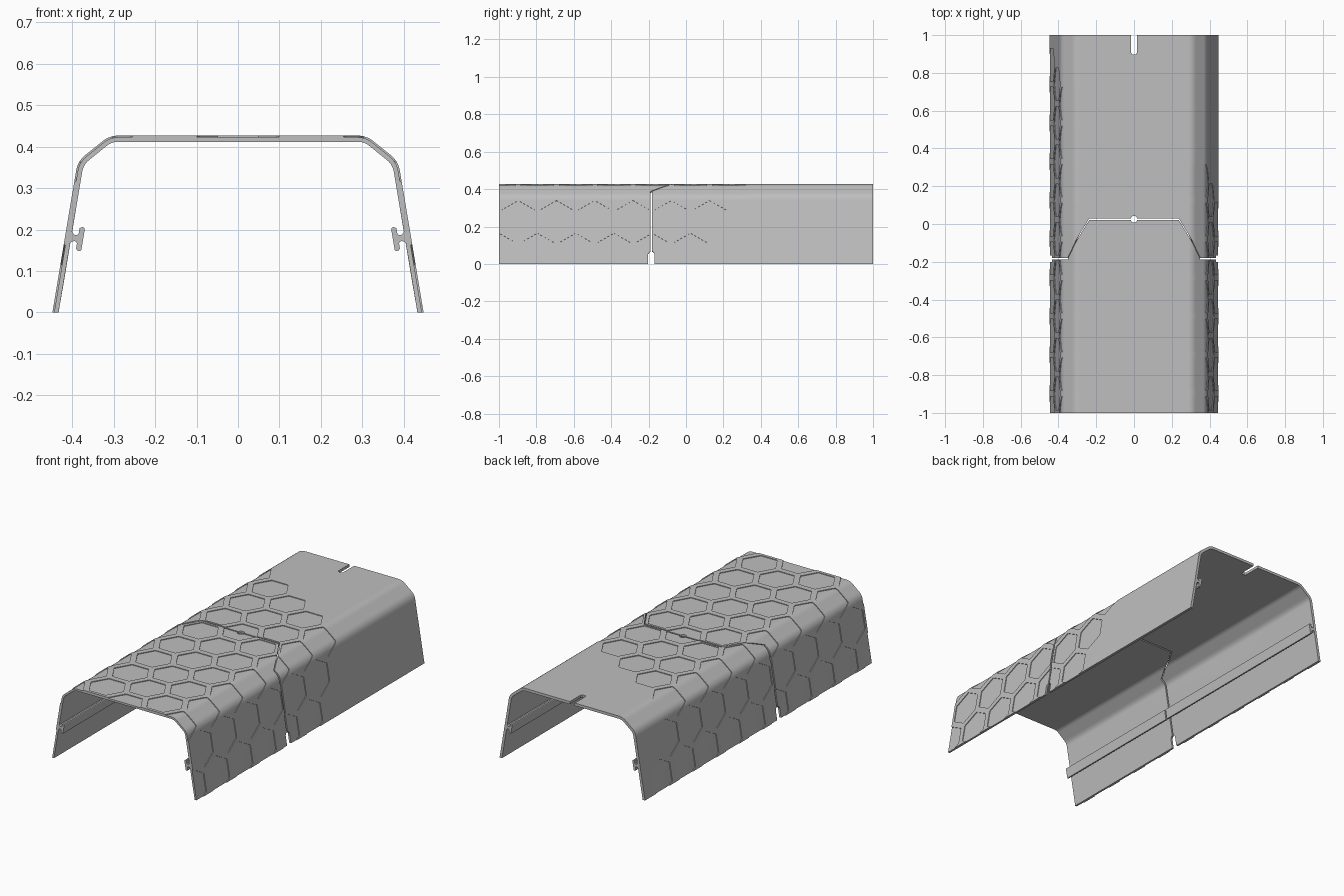
import bpy, bmesh, math
from mathutils import Vector

if "Cube" in bpy.data.objects:
    bpy.data.objects.remove(bpy.data.objects["Cube"])

grey = bpy.data.materials.new("grey_plastic")
grey.use_nodes = True
COLOUR = (0.52, 0.52, 0.52, 1)
grey.diffuse_color = COLOUR
grey.node_tree.nodes["Principled BSDF"].inputs["Base Color"].default_value = COLOUR

# Half cross-section of the outer skin: flat top, chamfer, leaning wall
THICK, DEPTH, RADIUS = 0.015, 0.004, 0.06
TOP, SHOULDER, ELBOW, FOOT = [Vector(p) for p in
                              ((0, 0.427), (0.31, 0.427), (0.387, 0.365), (0.448, 0))]


def slope(a, b):
    return math.atan2(a.y - b.y, b.x - a.x)


turn1 = slope(SHOULDER, ELBOW)
turn2 = slope(ELBOW, FOOT) - turn1
t1, t2 = RADIUS * math.tan(turn1 / 2), RADIUS * math.tan(turn2 / 2)
# Each stretch is (length, total turn)
STRETCHES = [((SHOULDER - TOP).length - t1, 0), (RADIUS * turn1, turn1),
             ((ELBOW - SHOULDER).length - t1 - t2, 0), (RADIUS * turn2, turn2),
             ((FOOT - ELBOW).length - t2, 0)]
HALF = sum(length for length, _ in STRETCHES)


def bend(s, y, h):
    """Wrap a flat point (s across, y along, h above the skin) onto the section."""
    side, left, angle, pos = (1 if s >= 0 else -1), abs(s), 0.0, TOP.copy()
    for i, (length, turn) in enumerate(STRETCHES):
        step = left if i == len(STRETCHES) - 1 else min(left, length)
        if turn:
            end = angle + step / RADIUS
            pos += RADIUS * Vector((math.sin(end) - math.sin(angle),
                                    math.cos(end) - math.cos(angle)))
            angle = end
        else:
            pos += step * Vector((math.cos(angle), -math.sin(angle)))
        left -= step
        if left <= 0:
            break
    pos += h * Vector((math.sin(angle), math.cos(angle)))
    return Vector((side * pos.x, y, max(pos.y, 0)))


def prism(bm, outline, lo, hi, place=lambda a, b, h: (a, b, h)):
    rings = [[bm.verts.new(place(a, b, h)) for a, b in outline] for h in (lo, hi)]
    n = len(outline)
    bm.faces.new(rings[0][::-1])
    bm.faces.new(rings[1])
    for i in range(n):
        j = (i + 1) % n
        bm.faces.new((rings[0][i], rings[0][j], rings[1][j], rings[1][i]))


def make(name, bm):
    bmesh.ops.recalc_face_normals(bm, faces=bm.faces)
    mesh = bpy.data.meshes.new(name)
    bm.to_mesh(mesh)
    bm.free()
    mesh.materials.append(grey)
    obj = bpy.data.objects.new(name, mesh)
    bpy.context.collection.objects.link(obj)
    return obj


def smooth(obj):
    bpy.ops.object.select_all(action="DESELECT")
    obj.select_set(True)
    bpy.context.view_layer.objects.active = obj
    bpy.ops.object.shade_smooth_by_angle(angle=math.radians(30))


def rectangle(x0, x1, y0, y1):
    return [(x0, y0), (x1, y0), (x1, y1), (x0, y1)]


def polygon(cx, cy, r, n):
    return [(cx + r * math.cos(math.tau * i / n), cy + r * math.sin(math.tau * i / n))
            for i in range(n)]


# Flat sheet, to be cut and then bent
bm = bmesh.new()
prism(bm, rectangle(-HALF, HALF, -1, 1), -THICK, 0)
shell = make("cover_shell", bm)

# Honeycomb pockets, ending in a diagonal staircase
PITCH = 0.2046
pockets = bmesh.new()
for row in range(-4, 5):
    last = 0.433 - row * PITCH / 2
    for k in range(12):
        y = last - k * PITCH
        if y > -1.08:
            prism(pockets, polygon(row * PITCH * 0.866, y, 0.1, 6), -DEPTH, 0.01)

# Thin seam that splits the cover in two
SEAM_Y, GAP = -0.185, 0.004
path = [(-0.85, SEAM_Y), (-0.363, SEAM_Y), (-0.235, 0.025)]
path += [(-s, y) for s, y in reversed(path)]


def offset(w):
    return [(s + math.copysign(0.56 * w, s), y + w) for s, y in path]


seam = bmesh.new()
prism(seam, offset(-GAP) + offset(GAP)[::-1], -0.05, 0.05)

# Centre hole, rear slot and foot notches
openings = bmesh.new()
prism(openings, polygon(0, 0.025, 0.018, 24), -0.06, 0.06)
prism(openings, [(0.015, 1.1), (-0.015, 1.1), (-0.015, 0.905), (-0.009, 0.898),
                 (0.009, 0.898), (0.015, 0.905)], -0.06, 0.06)
for side in (-1, 1):
    prism(openings, [(side * (HALF - up), SEAM_Y + y) for up, y in
                     ((-0.1, -0.017), (0.056, -0.017), (0.067, -0.008),
                      (0.067, 0.008), (0.056, 0.017), (-0.1, 0.017))], -0.06, 0.06)

cutters = []
for name, cut in (("pocket_cutter", pockets), ("seam_cutter", seam),
                  ("opening_cutter", openings)):
    cutter = make(name, cut)
    cutter.hide_render = True
    cutters.append(cutter)
    mod = shell.modifiers.new(name, "BOOLEAN")
    mod.operation, mod.solver, mod.object = "DIFFERENCE", "EXACT", cutter

bpy.context.view_layer.update()
cut_mesh = bpy.data.meshes.new_from_object(
    shell.evaluated_get(bpy.context.evaluated_depsgraph_get()))
shell.modifiers.clear()
for cutter in cutters:
    bpy.data.objects.remove(cutter)

# Add cross cuts at the rounded corners, then bend the sheet
bm = bmesh.new()
bm.from_mesh(cut_mesh)
bmesh.ops.triangulate(bm, faces=bm.faces[:])
cuts, start = [0], 0
for length, turn in STRETCHES:
    if turn:
        cuts += [start - 0.003, start + length + 0.003]
        cuts += [start + length * i / 6 for i in range(7)]
    start += length
for s in sorted({c * side for c in cuts for side in (-1, 1)}):
    bmesh.ops.bisect_plane(bm, geom=bm.verts[:] + bm.edges[:] + bm.faces[:],
                           dist=1e-5, plane_co=(s, 0, 0), plane_no=(1, 0, 0))
for v in bm.verts:
    v.co = bend(*v.co)
bm.to_mesh(shell.data)
bm.free()
smooth(shell)

# Inner T-shaped rails, split at the seam
RAIL_S = HALF - 0.186
half = [(0.016, -0.013), (0.010, -0.018), (0.007, -0.024), (0.008, -0.028),
        (0.012, -0.031), (0.025, -0.031), (0.028, -0.034), (0.029, -0.038),
        (0.028, -0.042), (0.025, -0.044)]
section = half + [(-u, h) for u, h in reversed(half)]
for side, label in ((1, "left"), (-1, "right")):
    for part, y0, y1 in (("front", -1, SEAM_Y - GAP), ("rear", SEAM_Y + GAP, 1)):
        bm = bmesh.new()
        prism(bm, [(side * (RAIL_S + u), h) for u, h in section], y0, y1,
              lambda s, h, y: bend(s, y, h))
        smooth(make(f"{label}_{part}_rail", bm))
